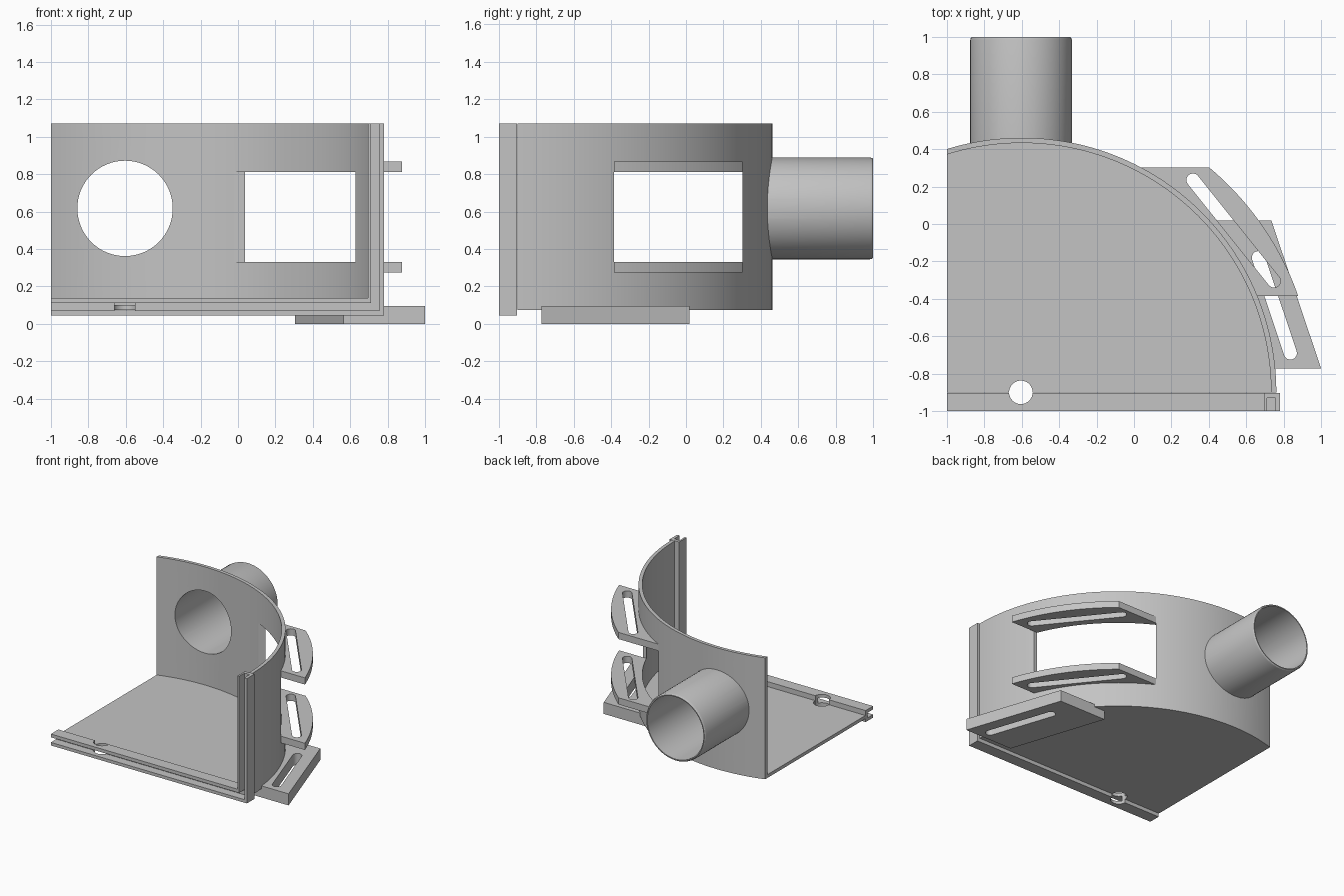
import bpy, bmesh
from math import sin, cos, asin, acos, pi, radians, hypot, atan2

if "Cube" in bpy.data.objects:
    bpy.data.objects.remove(bpy.data.objects["Cube"], do_unlink=True)

GREY = (0.55, 0.55, 0.55, 1)
mat = bpy.data.materials.new("light_grey")
mat.use_nodes = True
mat.diffuse_color = GREY
mat.node_tree.nodes["Principled BSDF"].inputs["Base Color"].default_value = GREY

CX, CY = -0.6, -0.9              # centre of the curved wall
R_IN, R_MID, R_OUT = 1.333, 1.347, 1.361
LEFT, TOP, BOTTOM = -1.0, 1.07, 0.073
PIPE_X, PIPE_Z, BORE, PIPE_R = -0.604, 0.617, 0.255, 0.272


def arc(r, a0, a1, n=64, cx=CX, cy=CY):
    steps = [a0 + (a1 - a0) * i / n for i in range(n + 1)]
    return [(cx + r * cos(a), cy + r * sin(a)) for a in steps]


def circle(cx, cy, r, n=64):
    return arc(r, 0, 2 * pi, n, cx, cy)[:-1]


def slot(p, q, r):
    """Outline of a round-ended slot between two centres."""
    a = atan2(q[1] - p[1], q[0] - p[0])
    return (arc(r, a - pi / 2, a + pi / 2, 12, *q)
            + arc(r, a + pi / 2, a + 3 * pi / 2, 12, *p))


def finish(name, bm):
    bmesh.ops.recalc_face_normals(bm, faces=bm.faces)
    mesh = bpy.data.meshes.new(name)
    bm.to_mesh(mesh)
    bm.free()
    mesh.materials.append(mat)
    obj = bpy.data.objects.new(name, mesh)
    bpy.context.collection.objects.link(obj)
    return obj


def prism(name, outline, lo, hi, axis="z"):
    """Extrude a plan outline up z, or an x-z outline along y."""
    bm = bmesh.new()
    rings = []
    for h in (lo, hi):
        rings.append([bm.verts.new((u, v, h) if axis == "z" else (u, h, v))
                      for u, v in outline])
        bm.faces.new(rings[-1])
    n = len(outline)
    for i in range(n):
        j = (i + 1) % n
        bm.faces.new((rings[0][i], rings[0][j], rings[1][j], rings[1][i]))
    return finish(name, bm)


def lathe_y(name, profile, cx, cz, n=64):
    """Revolve a closed (radius, y) profile about a line along y."""
    bm = bmesh.new()
    rings = [[bm.verts.new((cx + r * cos(2 * pi * i / n), y, cz + r * sin(2 * pi * i / n)))
              for i in range(n)] for r, y in profile]
    for k, ring in enumerate(rings):
        other = rings[(k + 1) % len(rings)]
        for i in range(n):
            j = (i + 1) % n
            bm.faces.new((ring[i], ring[j], other[j], other[i]))
    return finish(name, bm)


def cut(obj, *cutters):
    """Subtract the cutters, bake the result and remove them."""
    for c in cutters:
        c.hide_render = True
        mod = obj.modifiers.new("cut", "BOOLEAN")
        mod.operation, mod.solver, mod.object = "DIFFERENCE", "EXACT", c
    bpy.context.view_layer.update()
    graph = bpy.context.evaluated_depsgraph_get()
    mesh = bpy.data.meshes.new_from_object(obj.evaluated_get(graph))
    obj.modifiers.clear()
    obj.data = mesh
    for c in cutters:
        bpy.data.objects.remove(c, do_unlink=True)


def rect(x0, x1, y0, y1):
    return [(x0, y0), (x1, y0), (x1, y1), (x0, y1)]


def left_angle(r):
    return acos((LEFT - CX) / r)


# Curved wall with a window and the pipe opening
WIN_Y0, WIN_Y1, WIN_Z0, WIN_Z1 = -0.385, 0.302, 0.33, 0.812
wall = prism("curved_wall", arc(R_OUT, 0, left_angle(R_OUT))
             + arc(R_IN, left_angle(R_IN), 0), BOTTOM, TOP)
cut(wall,
    prism("window_cutter", rect(-0.2, 1.2, WIN_Y0, WIN_Y1), WIN_Z0, WIN_Z1),
    prism("bore_cutter", circle(PIPE_X, PIPE_Z, BORE), 0.2, 0.8, "y"))

# Floor
floor = prism("floor", arc(R_MID, 0, left_angle(R_MID)) + [(LEFT, CY)], BOTTOM, 0.1)

# Grooved L-shaped rail along the front and up the side
def ell(x0, x1, x2, z0, z1, z2):
    return [(x0, z0), (x2, z0), (x2, z2), (x1, z2), (x1, z1), (x0, z1)]


rail = prism("grooved_rail", ell(LEFT, 0.695, 0.781, 0.045, 0.139, TOP), -1.0, -0.903, "y")
cut(rail, prism("groove_cutter", ell(-1.2, 0.71, 0.757, 0.07, 0.112, 1.3), -1.2, -0.93, "y"))

# Round hole through the rail and floor
for part in (rail, floor):
    cut(part, prism("hole_cutter", circle(-0.605, -0.9, 0.063, 32), -0.2, 0.3))

# Pipe stub with a softened rim, trimmed to the wall
pipe = lathe_y("pipe", [(BORE, 0.3), (PIPE_R, 0.3), (PIPE_R, 0.983), (0.269, 0.994),
                        (0.263, 1.0), (BORE, 1.0)], PIPE_X, PIPE_Z)
cut(pipe, prism("trim_cutter", circle(CX, CY, R_MID, 128), 0, 1.2))

# Slotted brackets above and below the window
R_BR = 1.565
def angle_at(r, y):
    return asin((y - CY) / r)


bracket_outline = (arc(R_BR, angle_at(R_BR, WIN_Y0), angle_at(R_BR, WIN_Y1), 24)
                   + arc(R_MID, angle_at(R_MID, WIN_Y1), angle_at(R_MID, WIN_Y0), 24))
for name, z in (("lower_bracket", WIN_Z0 - 0.055), ("upper_bracket", WIN_Z1)):
    bracket = prism(name, bracket_outline, z, z + 0.055)
    cut(bracket, prism("slot_cutter", slot((0.315, 0.235), (0.748, -0.305), 0.035),
                       z - 0.1, z + 0.2))

# Slanted foot with a slot
foot = prism("foot", [(0.305, 0.018), (0.565, -0.772), (1.0, -0.772), (0.735, 0.018)], 0, 0.095)
cut(foot, prism("slot_cutter", slot((0.665, -0.18), (0.836, -0.69), 0.035), -0.1, 0.3))

# Smooth the curved faces, keep the edges sharp
bpy.ops.object.select_all(action="DESELECT")
for obj in bpy.context.collection.objects:
    if obj.type == "MESH" and mat.name in obj.data.materials:
        obj.select_set(True)
        bpy.context.view_layer.objects.active = obj
bpy.ops.object.shade_smooth_by_angle(angle=radians(25))
